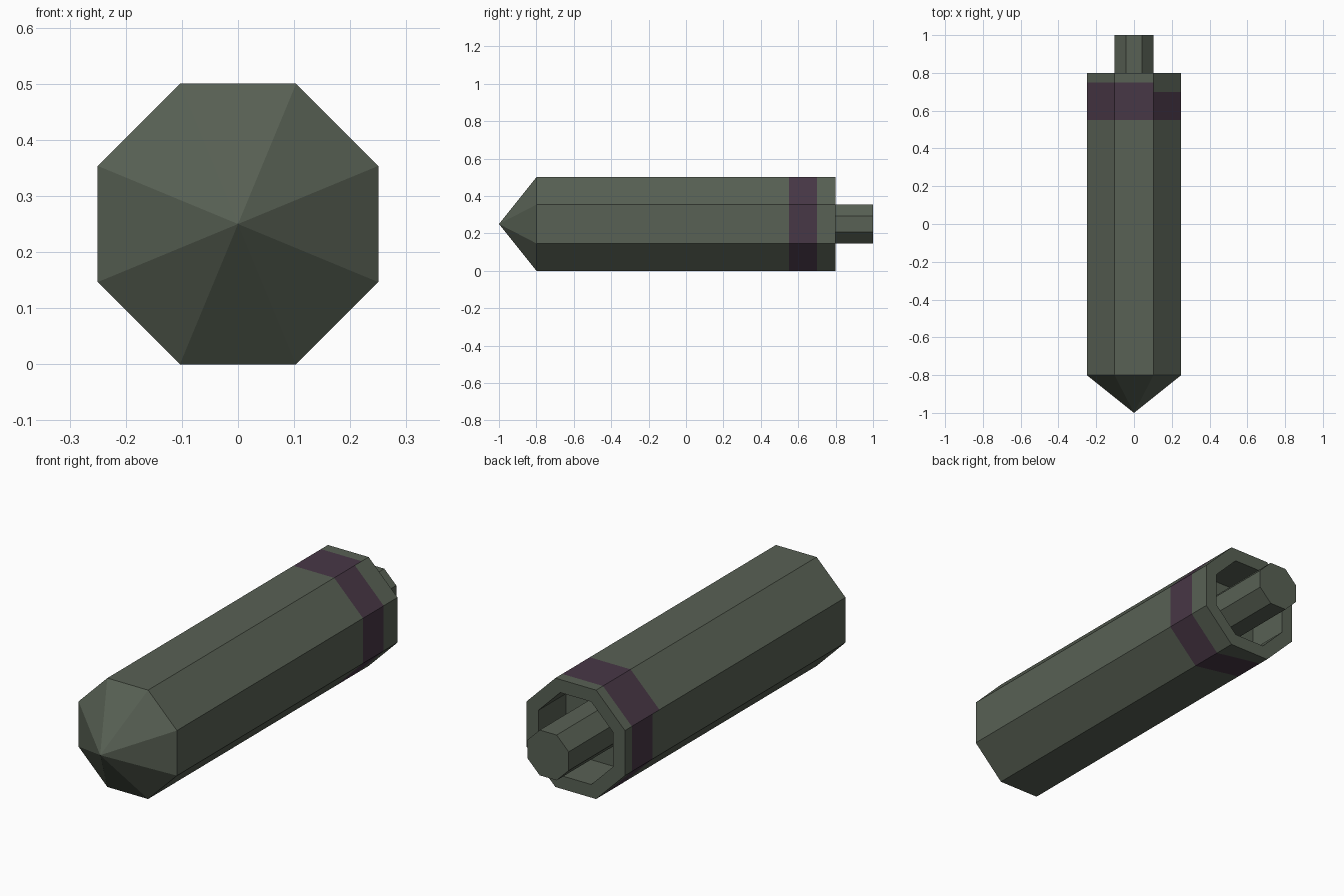
import bpy, math

if "Cube" in bpy.data.objects:
    bpy.data.objects.remove(bpy.data.objects["Cube"])

SIDES = 8
CENTRE_Z = 0.25


def material(name, rgb):
    m = bpy.data.materials.new(name)
    m.diffuse_color = (*rgb, 1.0)
    m.use_nodes = True
    m.node_tree.nodes["Principled BSDF"].inputs["Base Color"].default_value = m.diffuse_color
    return m


GREEN = material("dull green", (0.098, 0.119, 0.089))
PURPLE = material("dark purple", (0.064, 0.038, 0.061))


def point(corner, apothem, y):
    """Corner of an octagon lying flat on its bottom side, around the y axis."""
    a = math.radians(22.5 + 45 * corner)
    r = apothem / math.cos(math.pi / SIDES)
    return (r * math.cos(a), y, CENTRE_Z + r * math.sin(a))


def turned_part(name, profile_at, painted=None):
    """Sweep an (apothem, y) profile round the y axis, one side at a time.
    profile_at(side, corner) gives the profile; 'painted' is the purple segment."""
    verts, faces, slots = [], [], []
    for side in range(SIDES):
        pa = profile_at(side, side)
        pb = profile_at(side, side + 1)
        for i in range(len(pa) - 1):
            quad = [point(side, *pa[i]), point(side, *pa[i + 1]),
                    point(side + 1, *pb[i + 1]), point(side + 1, *pb[i])]
            if pa[i][0] == 0:
                quad.pop(3)
            elif pa[i + 1][0] == 0:
                quad.pop(2)
            faces.append(range(len(verts), len(verts) + len(quad)))
            verts += quad
            slots.append(1 if i == painted else 0)
    mesh = bpy.data.meshes.new(name)
    mesh.from_pydata(verts, [], [list(f) for f in faces])
    mesh.materials.append(GREEN)
    mesh.materials.append(PURPLE)
    for poly, slot in zip(mesh.polygons, slots):
        poly.material_index = slot
    mesh.update()
    obj = bpy.data.objects.new(name, mesh)
    bpy.context.collection.objects.link(obj)
    return obj


# Purple band limits per side: 0 upper right, 1 top, 2 upper left, 3 left,
# 4 lower left, 5 bottom, 6 lower right, 7 right
def band(side, corner):
    start, end = 0.55, 0.75
    if side in (3, 4) or (side == 5 and corner == 5):
        start = 0.6
    if side in (0, 6, 7) or (side == 5 and corner == 6):
        end = 0.7
    return start, end


# Body: pointed nose, straight casing with the band, rim and hollow back end
def body_profile(side, corner):
    start, end = band(side, corner)
    return [(0, -1), (0.25, -0.8), (0.25, start), (0.25, end), (0.25, 0.8),
            (0.19, 0.8), (0.19, 0.6), (0, 0.6)]


turned_part("body", body_profile, painted=2)

# Stem: rises from the floor of the hollow and sticks out at the back
turned_part("stem", lambda side, corner: [(0.104, 0.6), (0.104, 1.0), (0, 1.0)])
